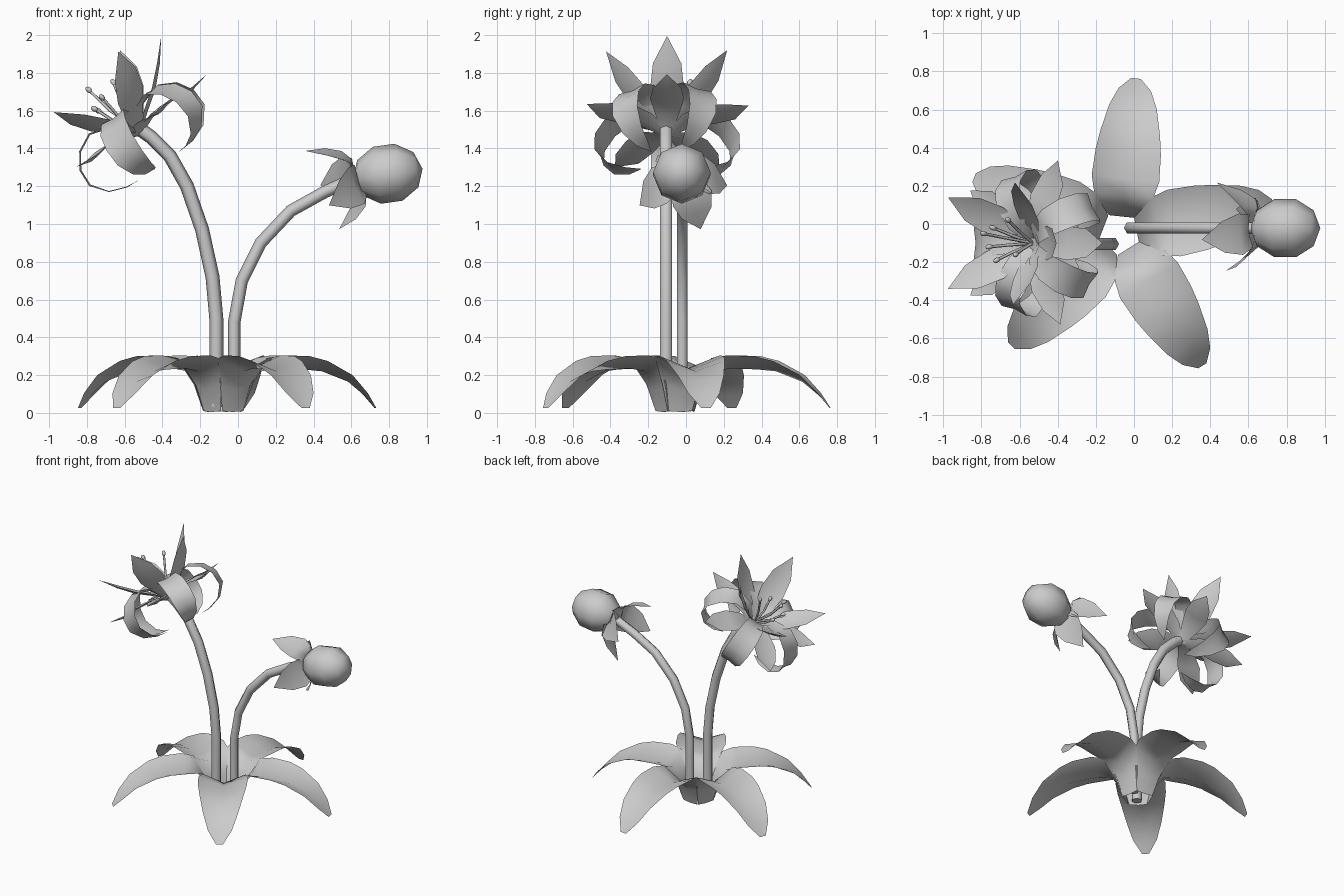
import bpy, bmesh
from math import sin, cos, radians
from mathutils import Vector

if "Cube" in bpy.data.objects:
    bpy.data.objects.remove(bpy.data.objects["Cube"])


def whorl(name, base, axis, angles, stations):
    """Ring of folded blades; stations are (radius, height, half width, edge lift)."""
    base, a = Vector(base), Vector(axis).normalized()
    flat = a.z > 0.99
    v = Vector((0, 1, 0))
    u = Vector((a.z, 0, -a.x)) if a.x < 0 else Vector((-a.z, 0, a.x))
    bm = bmesh.new()
    for ang in angles:
        c, s = cos(radians(ang)), sin(radians(ang))
        d = Vector((c, s, 0)) if flat else v * c + u * s
        side = a.cross(d)
        mids = [base + d * r + a * h for r, h, w, l in stations]
        rows = []
        for i, (r, h, w, l) in enumerate(stations):
            t = mids[min(i + 1, len(mids) - 1)] - mids[max(i - 1, 0)]
            n = a if flat else t.cross(side).normalized()
            if w == 0:
                rows.append([bm.verts.new(mids[i])])
            else:
                rows.append([bm.verts.new(p) for p in
                             (mids[i] - side * w + n * l, mids[i], mids[i] + side * w + n * l)])
        for p, q in zip(rows, rows[1:]):
            for j in range(2):
                if len(q) == 1:
                    bm.faces.new((p[j], q[0], p[j + 1]))
                else:
                    bm.faces.new((p[j], q[j], q[j + 1], p[j + 1]))
    for f in bm.faces:
        f.smooth = True
    me = bpy.data.meshes.new(name)
    bm.to_mesh(me)
    bm.free()
    ob = bpy.data.objects.new(name, me)
    bpy.context.collection.objects.link(ob)
    return ob


def tube(name, paths, radius):
    """Six-sided tubes along point paths."""
    cu = bpy.data.curves.new(name, 'CURVE')
    cu.dimensions = '3D'
    cu.bevel_depth = radius
    cu.bevel_resolution = 1
    cu.use_fill_caps = True
    for pts in paths:
        sp = cu.splines.new('POLY')
        sp.points.add(len(pts) - 1)
        for p, co in zip(sp.points, pts):
            p.co = (*co, 1)
        sp.use_smooth = True
    ob = bpy.data.objects.new(name, cu)
    bpy.context.collection.objects.link(ob)
    bpy.ops.object.select_all(action='DESELECT')
    ob.select_set(True)
    bpy.context.view_layer.objects.active = ob
    bpy.ops.object.convert(target='MESH')


def ball(name, loc, scale, seg, rings, axis=(0, 0, 1)):
    bpy.ops.mesh.primitive_uv_sphere_add(segments=seg, ring_count=rings, location=loc)
    ob = bpy.context.object
    ob.name = name
    ob.scale = scale
    ob.rotation_euler = Vector(axis).to_track_quat('Z', 'Y').to_euler()
    bpy.ops.object.shade_smooth()


# Base rosette of five arching leaves
whorl("base_leaves", (-0.075, -0.05, 0), (0, 0, 1), [84, 11, -58, -134, 159],
      [(.09, .005, .066, .005), (.125, .12, .1, .03), (.2, .22, .155, .07), (.29, .235, .178, .07),
       (.43, .23, .172, .07), (.53, .22, .157, .055), (.67, .165, .125, .035),
       (.76, .09, .085, .015), (.818, .025, .025, 0)])

# Two curved stems
tube("flower_stem", [[(x, -.105, z) for x, z in
     [(-.115, .03), (-.115, .5), (-.135, .72), (-.19, .97), (-.27, 1.2), (-.36, 1.36),
      (-.46, 1.46), (-.53, 1.51)]]], .037)
tube("bud_stem", [[(x, -.02, z) for x, z in
     [(-.02, .03), (-.02, .48), (.02, .7), (.12, .9), (.28, 1.07), (.46, 1.17), (.64, 1.25)]]], .033)

# Open flower: upright, spreading and curled petal layers
centre, tilt = (-.52, -.1, 1.48), (-.58, 0, .82)
whorl("inner_petals", centre, tilt, [90, -52, -128],
      [(.01, 0, .025, .005), (.1, .07, .065, .02), (.2, .14, .09, .02), (.3, .24, .075, .015),
       (.39, .355, 0, 0)])
whorl("inner_side_petals", centre, tilt, [28, 154],
      [(.01, 0, .025, .005), (.1, .09, .065, .02), (.19, .18, .09, .02), (.28, .29, .075, .015),
       (.36, .42, 0, 0)])
whorl("middle_petals", centre, tilt, [90, 23, -54, -126, 155],
      [(.01, -.01, .025, .005), (.12, .035, .065, .015), (.24, .04, .09, .015),
       (.36, .025, .075, .015), (.47, .05, 0, 0)])
whorl("curled_petals", centre, tilt, [60, 126, -18, 198, 270],
      [(.01, 0, .025, .005), (.1, .11, .055, .01), (.22, .145, .075, .01), (.31, .1, .085, .01),
       (.365, .02, .085, .01), (.37, -.07, .08, .01), (.31, -.155, .06, .005),
       (.22, -.19, .035, .005), (.14, -.2, 0, 0)])

# Stamens with small anthers
tips = [(-.79, -.05, 1.71), (-.66, .02, 1.75), (-.74, -.02, 1.6), (-.72, -.19, 1.67),
        (-.62, -.16, 1.68), (-.76, -.12, 1.61)]
paths = []
for tip in tips:
    t, c = Vector(tip), Vector((-.53, -.1, 1.5))
    paths.append([c, c.lerp(t, .55) + Vector((-.005, 0, -.015)), t])
    ball("anther", t, (.015, .015, .021), 6, 4, t - c)
tube("stamens", paths, .008)

# Closed bud and its sepals
ball("bud", (.793, -.022, 1.266), (.16, .16, .186), 8, 5, (.98, 0, .14))
whorl("bud_sepals", (.6, -.02, 1.24), (.92, 0, .4), [8, 105, 200, -66],
      [(.015, 0, .035, .005), (.07, .03, .09, .015), (.12, 0, .112, .015),
       (.18, -.07, .085, .01), (.24, -.165, 0, 0)])
